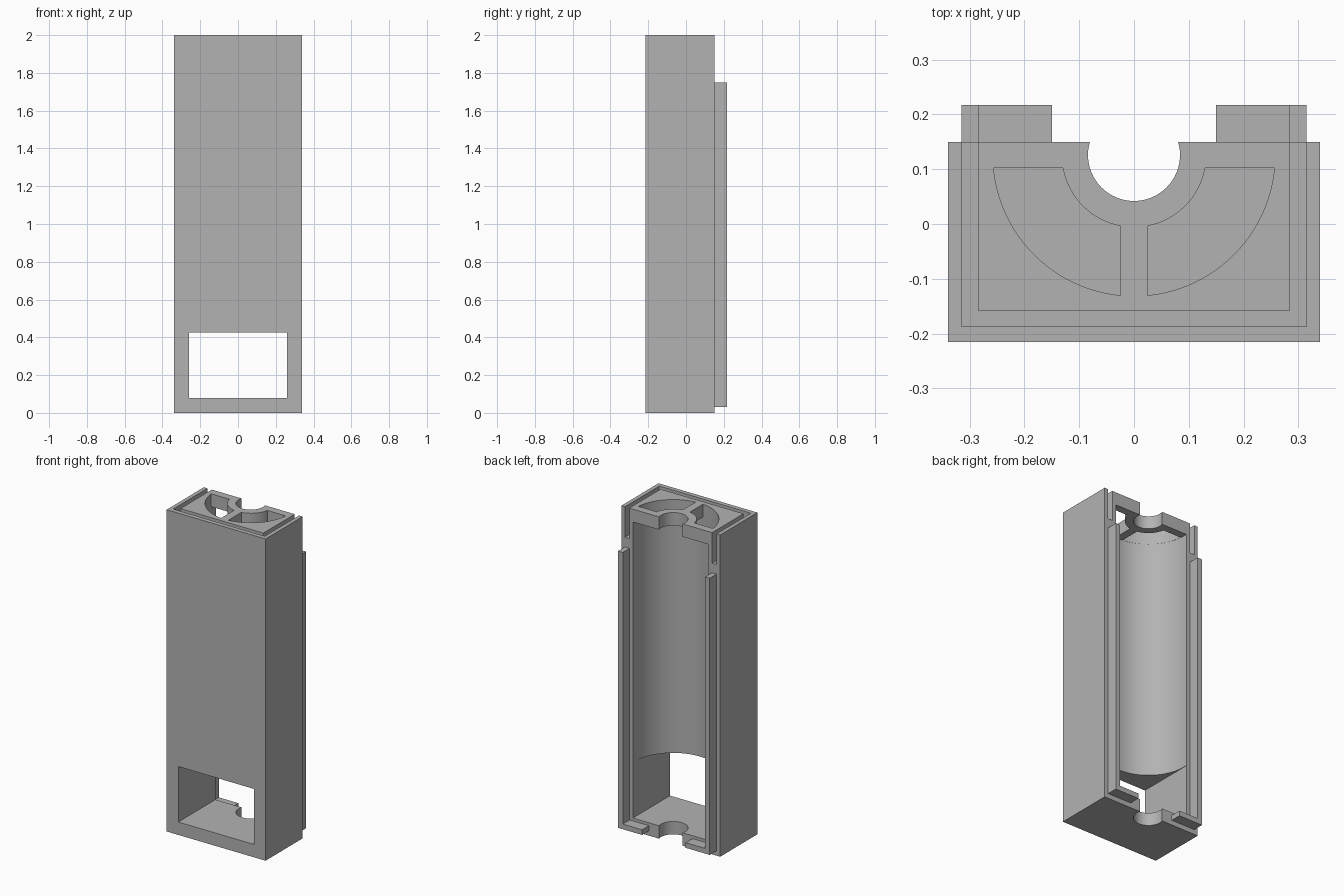
import bpy, bmesh
from math import sin, cos, pi, asin, radians

if "Cube" in bpy.data.objects:
    bpy.data.objects.remove(bpy.data.objects["Cube"], do_unlink=True)

grey = bpy.data.materials.new("mid grey")
grey.use_nodes = True
grey.diffuse_color = (0.45, 0.45, 0.45, 1)
grey.node_tree.nodes["Principled BSDF"].inputs["Base Color"].default_value = grey.diffuse_color

AXIS_Y = 0.126          # centre line of the tube, shared by every round feature
HOLE_R, RING_R, BORE_R = 0.084, 0.132, 0.258
BACK, FRONT, HALF_W, HEIGHT = 0.15, -0.215, 0.34, 2.0
FLOOR, CEILING, WINDOW_TOP = 0.08, 1.92, 0.425


def prism(name, outline, z0, z1):
    """Extrude an outline in the ground plane from z0 to z1."""
    bm = bmesh.new()
    face = bm.faces.new([bm.verts.new((x, y, z0)) for x, y in outline])
    top = bmesh.ops.extrude_face_region(bm, geom=[face])["geom"]
    verts = [v for v in top if isinstance(v, bmesh.types.BMVert)]
    bmesh.ops.translate(bm, verts=verts, vec=(0, 0, z1 - z0))
    bmesh.ops.recalc_face_normals(bm, faces=bm.faces)
    mesh = bpy.data.meshes.new(name)
    bm.to_mesh(mesh)
    bm.free()
    mesh.materials.append(grey)
    obj = bpy.data.objects.new(name, mesh)
    bpy.context.collection.objects.link(obj)
    return obj


def rect(x0, x1, y0, y1):
    return [(x0, y0), (x1, y0), (x1, y1), (x0, y1)]


def arc(r, a0, a1, n):
    return [(r * cos(a0 + (a1 - a0) * i / n), AXIS_Y + r * sin(a0 + (a1 - a0) * i / n))
            for i in range(n + 1)]


def cut(body, outline, z0, z1):
    cutter = prism("cutter", outline, z0, z1)
    cutter.hide_render = True
    mod = body.modifiers.new("cut", "BOOLEAN")
    mod.operation, mod.solver, mod.object = "DIFFERENCE", "EXACT", cutter
    bpy.context.view_layer.objects.active = body
    bpy.ops.object.modifier_apply(modifier=mod.name)
    bpy.data.objects.remove(cutter, do_unlink=True)


housing = prism("housing", rect(-HALF_W, HALF_W, FRONT, BACK), 0, HEIGHT)

# Half-round bore, open at the back
cut(housing, arc(BORE_R, pi, 2 * pi, 64) + [(BORE_R, 0.3), (-BORE_R, 0.3)], 0.2, CEILING)
# Square window running from front to back at the foot
cut(housing, rect(-0.26, 0.26, -0.3, 0.3), FLOOR, WINDOW_TOP)
# Round notch through the floor and ceiling
cut(housing, arc(HOLE_R, 0, 2 * pi, 64)[:-1], -0.1, 2.1)

# Two curved openings in the ceiling, either side of a spoke
SPOKE, BEAM_Y = 0.025, 0.102


def quarter(r):
    start = asin((BEAM_Y - AXIS_Y) / r)
    return arc(r, start, asin(SPOKE / r) - pi / 2, 24)


opening = quarter(BORE_R - 0.0005) + quarter(RING_R)[::-1]
for side in (1, -1):
    cut(housing, [(side * x, y) for x, y in opening], 1.85, 2.1)

# U-shaped groove sunk into the top
groove = [(-0.315, 0.3), (-0.315, -0.187), (0.315, -0.187), (0.315, 0.3),
          (0.285, 0.3), (0.285, -0.158), (-0.285, -0.158), (-0.285, 0.3)]
cut(housing, groove, 1.81, 2.1)

# Back rails and the short ledges at their feet
for side, label in ((1, "left"), (-1, "right")):
    prism(label + "_rail", rect(side * 0.283, side * 0.315, BACK - 0.002, 0.217), 0.03, 1.75)
    prism(label + "_ledge", rect(side * 0.15, side * 0.283, BACK - 0.002, 0.217), 0.03, 0.062)

# Smooth the round walls, keep the edges crisp
bpy.ops.object.select_all(action="DESELECT")
housing.select_set(True)
bpy.context.view_layer.objects.active = housing
bpy.ops.object.shade_smooth_by_angle(angle=radians(30))
